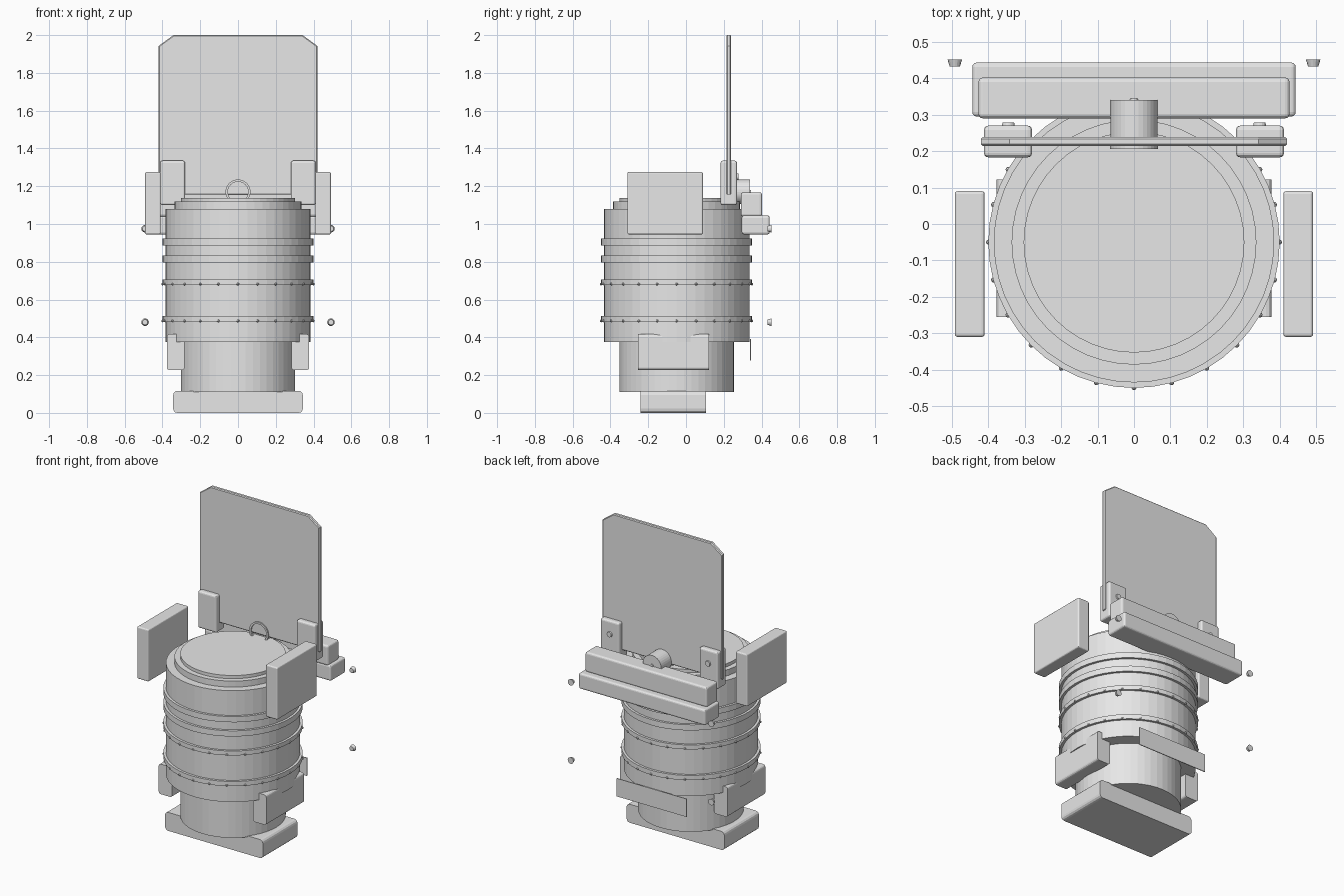
import bpy, bmesh, math
from mathutils import Matrix, Vector

if "Cube" in bpy.data.objects:
    bpy.data.objects.remove(bpy.data.objects["Cube"], do_unlink=True)

grey = bpy.data.materials.new("plain grey")
grey.use_nodes = True
grey.diffuse_color = (0.8, 0.8, 0.8, 1)
grey.node_tree.nodes["Principled BSDF"].inputs["Base Color"].default_value = (0.8, 0.8, 0.8, 1)

BODY_Y = -0.05


def finish(name, bm):
    bmesh.ops.recalc_face_normals(bm, faces=bm.faces)
    mesh = bpy.data.meshes.new(name)
    bm.to_mesh(mesh)
    bm.free()
    mesh.materials.append(grey)
    ob = bpy.data.objects.new(name, mesh)
    bpy.context.collection.objects.link(ob)
    return ob


def box(name, xs, ys, zs, bevel, along_y_only=False):
    """Box from its ranges, with rounded edges."""
    lo, hi = Vector((xs[0], ys[0], zs[0])), Vector((xs[1], ys[1], zs[1]))
    bm = bmesh.new()
    bmesh.ops.create_cube(bm, size=1)
    for v in bm.verts:
        v.co = (lo + hi) / 2 + v.co * (hi - lo)
    edges = [e for e in bm.edges if not along_y_only
             or abs(e.verts[0].co.y - e.verts[1].co.y) > 0.001]
    if bevel:
        bmesh.ops.bevel(bm, geom=edges, offset=bevel, segments=3,
                        profile=0.5, affect='EDGES')
    return finish(name, bm)


def lathe(name, profile, y, segments=48):
    """Revolve (radius, height) points about a vertical axis."""
    bm = bmesh.new()
    verts = [bm.verts.new((r, 0, z)) for r, z in profile]
    edges = [bm.edges.new(pair) for pair in zip(verts, verts[1:])]
    bmesh.ops.spin(bm, geom=verts + edges, cent=(0, 0, 0), axis=(0, 0, 1),
                   angle=math.tau, steps=segments)
    bmesh.ops.remove_doubles(bm, verts=bm.verts, dist=0.0005)
    bmesh.ops.translate(bm, verts=bm.verts, vec=(0, y, 0))
    return finish(name, bm)


def peg(name, x, z, y0, y1, r0, r1, segments=16):
    """Round peg lying along y, radius r0 at y0 and r1 at y1."""
    bm = bmesh.new()
    bmesh.ops.create_cone(bm, cap_ends=True, segments=segments, radius1=r1,
                          radius2=r0, depth=y1 - y0,
                          matrix=Matrix.Translation((x, (y0 + y1) / 2, z))
                          @ Matrix.Rotation(math.pi / 2, 4, 'X'))
    return finish(name, bm)


def span(side, a, b):
    return sorted((side * a, side * b))


# Base and stepped round body
box("base", (-0.343, 0.343), (-0.24, 0.105), (0, 0.117), 0.022, True)
lathe("pedestal", [(0, 0.11), (0.303, 0.11), (0.303, 0.39), (0, 0.39)], BODY_Y)
lathe("body", [(0, 0.375), (0.385, 0.375), (0.385, 1.08), (0.336, 1.08),
               (0.336, 1.118), (0.303, 1.118), (0.303, 1.138), (0, 1.138)], BODY_Y)

# Raised bands round the body
for i, (z0, z1) in enumerate([(0.482, 0.512), (0.677, 0.705), (0.797, 0.833), (0.887, 0.923)]):
    lathe(f"band_{i + 1}", [(0.38, z0), (0.4, z0), (0.4, z1), (0.38, z1), (0.38, z0)], BODY_Y)

# Rivets along the two lower bands
for row, z in enumerate((0.487, 0.682)):
    bm = bmesh.new()
    for k in range(24):
        a = math.tau * k / 24
        spot = (0.399 * math.cos(a), BODY_Y + 0.399 * math.sin(a), z)
        bmesh.ops.create_icosphere(bm, subdivisions=1, radius=0.008,
                                   matrix=Matrix.Translation(spot))
    finish(f"rivets_{row + 1}", bm)

# Parts mirrored on both sides
for side, label in ((1, "left"), (-1, "right")):
    box(f"side_box_{label}", span(side, 0.41, 0.492), (-0.31, 0.09), (0.945, 1.275), 0.008)
    box(f"lower_lug_{label}", span(side, 0.283, 0.377), (-0.255, 0.122),
        (0.227, 0.417), 0.014, True)
    box(f"panel_clamp_{label}", span(side, 0.28, 0.412), (0.183, 0.27),
        (1.1, 1.335), 0.012)
    peg(f"clamp_screw_{label}", side * 0.345, 1.25, 0.26, 0.278, 0.02, 0.016)
    for z, level in ((0.48, "lower"), (0.975, "upper")):
        peg(f"{level}_stud_{label}", side * 0.492, z, 0.432, 0.452, 0.014, 0.02)

# Rear shelf and back plate
box("shelf_lower", (-0.444, 0.444), (0.295, 0.443), (0.945, 1.045), 0.012)
box("shelf_upper", (-0.427, 0.427), (0.29, 0.402), (1.04, 1.167), 0.012)
box("back_plate", (-0.245, 0.245), (0.338, 0.343), (0.278, 0.392), 0)

# Upright panel with clipped top corners
bm = bmesh.new()
half = [(0.42, 1.155), (0.42, 1.943), (0.342, 2.0)]
outline = half + [(-x, z) for x, z in reversed(half)]
face = bm.faces.new([bm.verts.new((x, 0.214, z)) for x, z in outline])
grown = bmesh.ops.extrude_face_region(bm, geom=[face])["geom"]
bmesh.ops.translate(bm, vec=(0, 0.025, 0),
                    verts=[v for v in grown if isinstance(v, bmesh.types.BMVert)])
rims = [e for e in bm.edges if abs(e.verts[0].co.y - e.verts[1].co.y) < 0.001]
bmesh.ops.bevel(bm, geom=rims, offset=0.005, segments=1, affect='EDGES')
finish("panel", bm)

# Pivot behind the panel, its pin, and the thin ring on the panel's front
peg("pivot", 0, 1.17, 0.236, 0.34, 0.065, 0.065, 32)
peg("pivot_pin", 0, 1.17, 0.33, 0.345, 0.012, 0.01)
ring = lathe("pivot_ring", [(0.054, 0), (0.066, 0), (0.066, 0.012), (0.054, 0.012), (0.054, 0)],
             0, 32)
ring.rotation_euler.x = math.pi / 2
ring.location = (0, 0.218, 1.17)
